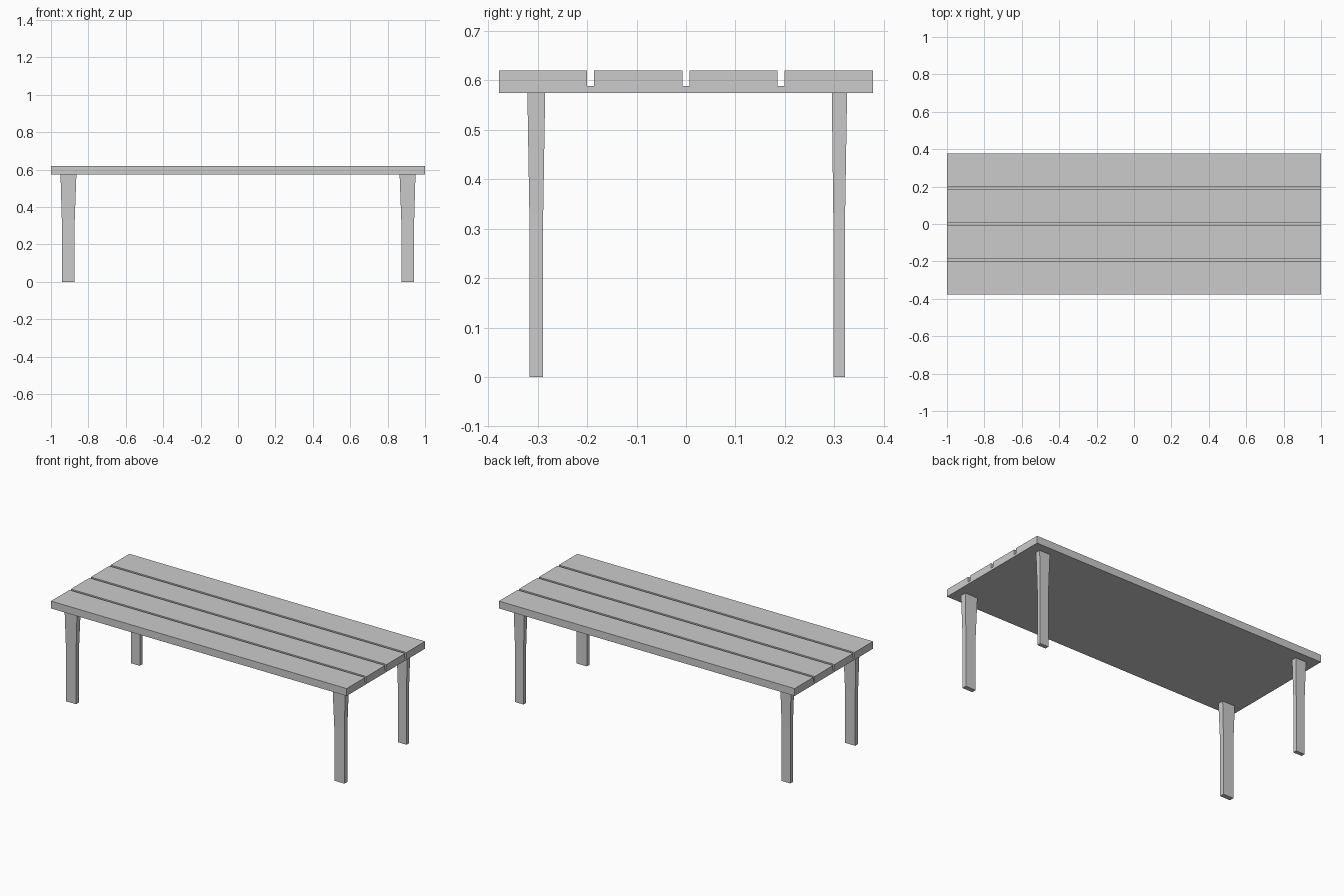
import bpy, bmesh

if "Cube" in bpy.data.objects:
    bpy.data.objects.remove(bpy.data.objects["Cube"])

def make_object(name, bm):
    bmesh.ops.recalc_face_normals(bm, faces=bm.faces)
    mesh = bpy.data.meshes.new(name)
    bm.to_mesh(mesh)
    bm.free()
    obj = bpy.data.objects.new(name, mesh)
    bpy.context.collection.objects.link(obj)
    return obj

# Tabletop: grooved cross-section (y, z) swept along x
W, BOTTOM, GROOVE_Z, TOP = 0.378, 0.575, 0.589, 0.62
profile = [(-W, BOTTOM), (-W, TOP)]
for y in (-0.193, 0.0, 0.192):
    a, b = y - 0.007, y + 0.007
    profile += [(a, TOP), (a, GROOVE_Z), (b, GROOVE_Z), (b, TOP)]
profile += [(W, TOP), (W, BOTTOM)]

bm = bmesh.new()
face = bm.faces.new([bm.verts.new((-1, y, z)) for y, z in profile])
swept = bmesh.ops.extrude_face_region(bm, geom=[face], use_keep_orig=True)
bmesh.ops.translate(bm, vec=(2, 0, 0),
                    verts=[g for g in swept["geom"] if isinstance(g, bmesh.types.BMVert)])
make_object("tabletop", bm)

# Legs: rectangular section, straight below and flaring towards the top
def leg(name, side, sections):
    bm = bmesh.new()
    rings = []
    for z, x0, x1, y0, y1 in sections:
        rings.append([bm.verts.new((side * x, y, z))
                      for x, y in ((x0, y0), (x1, y0), (x1, y1), (x0, y1))])
    bm.faces.new(rings[0])
    bm.faces.new(rings[-1])
    for low, high in zip(rings, rings[1:]):
        for i in range(4):
            j = (i + 1) % 4
            bm.faces.new((low[i], low[j], high[j], high[i]))
    make_object(name, bm)

front = [(0.0, 0.873, 0.942, -0.317, -0.289),
         (0.33, 0.873, 0.942, -0.317, -0.289),
         (BOTTOM, 0.864, 0.949, -0.321, -0.285)]
back = [(0.0, 0.873, 0.931, 0.298, 0.322),
        (0.33, 0.873, 0.931, 0.298, 0.322),
        (BOTTOM, 0.866, 0.938, 0.295, 0.326)]
for side, label in ((-1, "left"), (1, "right")):
    leg("front_leg_" + label, side, front)
    leg("back_leg_" + label, side, back)
